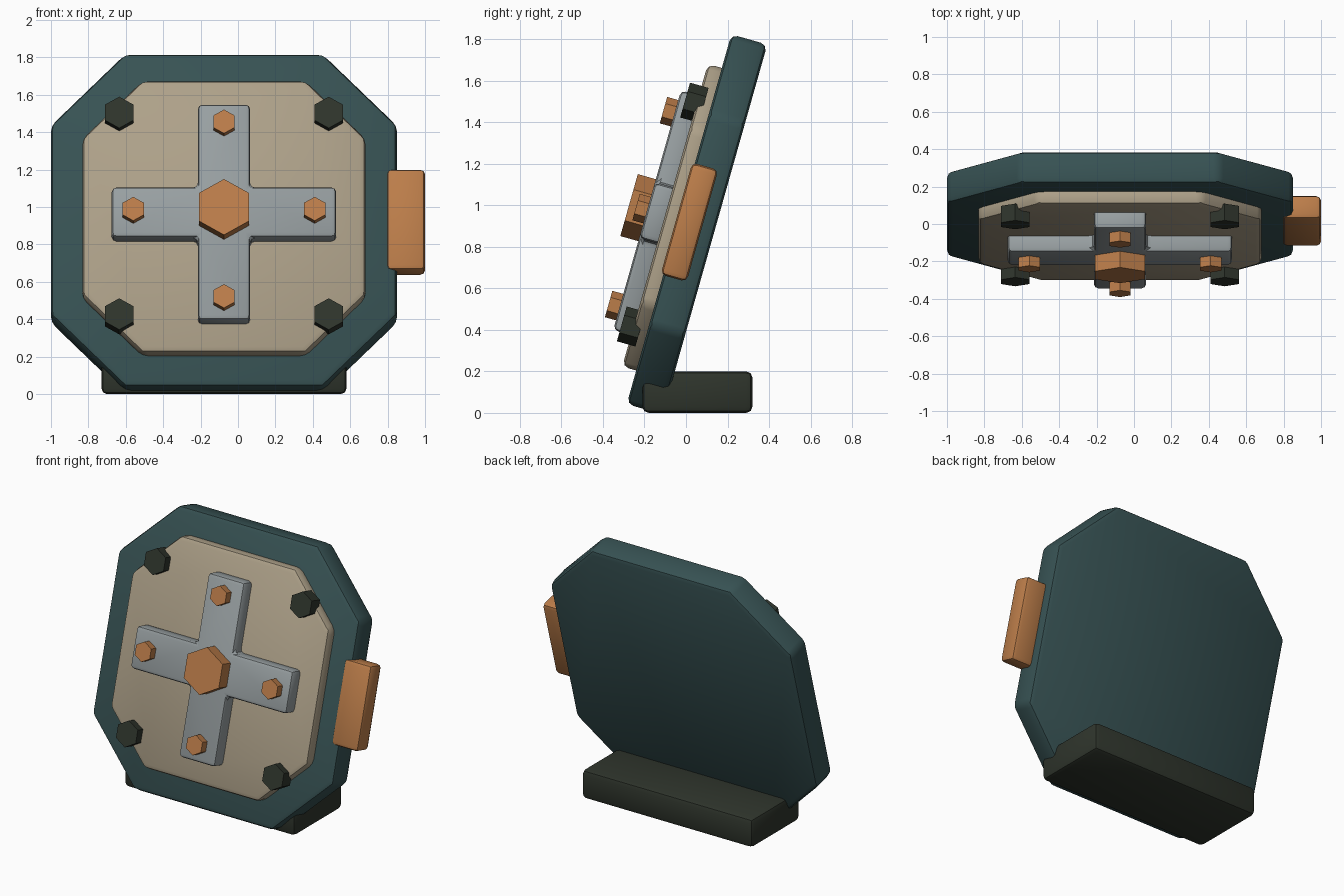
import bpy, bmesh, math
from mathutils import Vector

cube = bpy.data.objects.get("Cube")
if cube:
    bpy.data.objects.remove(cube, do_unlink=True)

TILT = math.radians(15.8)
CENTRE = Vector((-0.075, 0.053, 0.908))


def material(name, rgb):
    m = bpy.data.materials.new(name)
    m.use_nodes = True
    m.diffuse_color = (*rgb, 1)
    bsdf = next(n for n in m.node_tree.nodes if n.type == 'BSDF_PRINCIPLED')
    bsdf.inputs["Base Color"].default_value = (*rgb, 1)
    bsdf.inputs["Roughness"].default_value = 0.6
    return m


TEAL = material("dark teal", (0.038, 0.084, 0.087))
TAN = material("tan", (0.42, 0.355, 0.25))
GREY = material("steel grey", (0.31, 0.345, 0.355))
COPPER = material("copper", (0.50, 0.205, 0.068))
DARK = material("dark olive", (0.028, 0.035, 0.025))


def prism(name, outline, back, front, mat, bevel=0, tilted=True):
    """Extrude an (x, up) outline between two forward depths."""
    bm = bmesh.new()
    face = bm.faces.new([bm.verts.new((x, -back, u)) for x, u in outline])
    new = bmesh.ops.extrude_face_region(bm, geom=[face])["geom"]
    verts = [v for v in new if isinstance(v, bmesh.types.BMVert)]
    bmesh.ops.translate(bm, verts=verts, vec=(0, back - front, 0))
    bmesh.ops.recalc_face_normals(bm, faces=bm.faces)
    mesh = bpy.data.meshes.new(name)
    bm.to_mesh(mesh)
    bm.free()
    mesh.materials.append(mat)
    ob = bpy.data.objects.new(name, mesh)
    bpy.context.collection.objects.link(ob)
    if tilted:
        ob.location = CENTRE
        ob.rotation_euler.x = -TILT
    if bevel:
        mod = ob.modifiers.new("soft edges", 'BEVEL')
        mod.width = bevel
        mod.segments = 2
        mod.limit_method = 'ANGLE'
        mod.angle_limit = math.radians(30)
        bpy.ops.object.select_all(action='DESELECT')
        ob.select_set(True)
        bpy.context.view_layer.objects.active = ob
        bpy.ops.object.modifier_apply(modifier=mod.name)
        bpy.ops.object.shade_smooth_by_angle(angle=math.radians(30))
    return ob


def octagon(half, cut):
    s = half - cut
    return [(-s, half), (s, half), (half, s), (half, -s),
            (s, -half), (-s, -half), (-half, -s), (-half, s)]


def rect(x0, x1, u0, u1):
    return [(x0, u0), (x1, u0), (x1, u1), (x0, u1)]


def cross(length, width):
    a, b = length / 2, width / 2
    return [(-b, a), (b, a), (b, b), (a, b), (a, -b), (b, -b),
            (b, -a), (-b, -a), (-b, -b), (-a, -b), (-a, b), (-b, b)]


def hexagon(x, u, r):
    angles = [math.radians(90 + 60 * i) for i in range(6)]
    return [(x + r * math.cos(a), u + r * math.sin(a)) for a in angles]


# Tilted slab, face plate and raised cross
prism("panel", octagon(0.925, 0.395), -0.09, 0.09, TEAL, 0.032)
prism("face_plate", octagon(0.757, 0.32), 0.05, 0.16, TAN, 0.032)
prism("cross_brace", cross(1.2, 0.28), 0.13, 0.25, GREY, 0.025)

# Centre nut and the four bolts on the arms
prism("centre_nut", hexagon(0, 0, 0.155), 0.22, 0.34, COPPER)
for name, x, u in (("left", 1, 0), ("right", -1, 0), ("top", 0, 1), ("bottom", 0, -1)):
    prism(name + "_arm_bolt", hexagon(x * 0.485, u * 0.485, 0.066), 0.23, 0.305, COPPER)

# Corner bolts
for side, x in (("left", 1), ("right", -1)):
    for level, u in (("top", 1), ("bottom", -1)):
        prism(f"{level}_{side}_corner_bolt", hexagon(x * 0.56, u * 0.56, 0.087),
              0.125, 0.218, DARK)

# Side grip
prism("side_grip", rect(0.87, 1.075, -0.28, 0.28), -0.027, 0.103, COPPER, 0.025)

# Level foot behind the slab
foot = prism("foot", rect(-0.655, 0.655, 0, 0.2), -0.32, 0.21, DARK, 0.03, tilted=False)
foot.location.x = CENTRE.x
